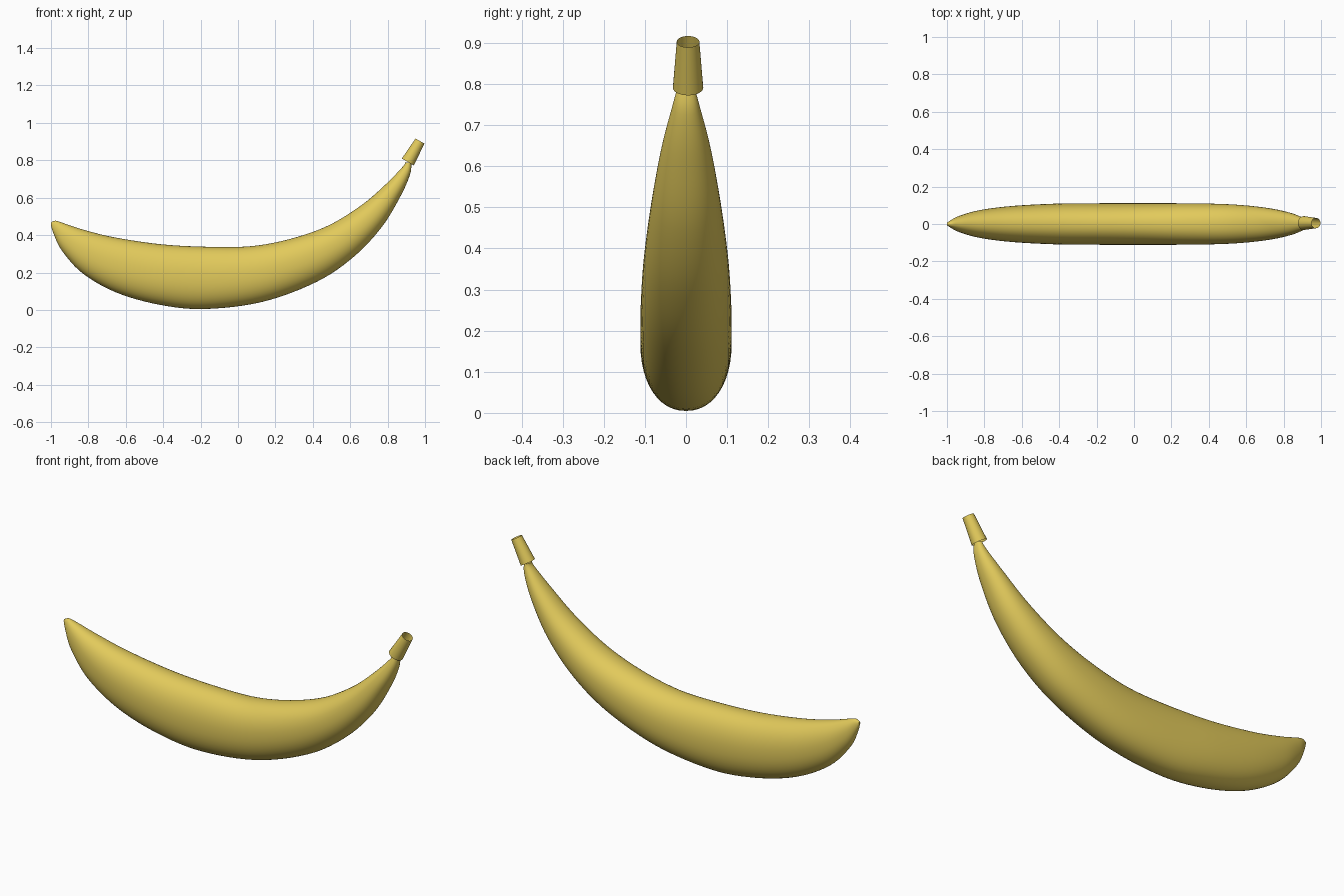
import bpy, bmesh, math
from mathutils import Vector

if "Cube" in bpy.data.objects:
    bpy.data.objects.remove(bpy.data.objects["Cube"])

yellow = bpy.data.materials.new("banana yellow")
yellow.diffuse_color = (0.76, 0.59, 0.105, 1)
yellow.use_nodes = True
yellow.node_tree.nodes["Principled BSDF"].inputs["Base Color"].default_value = yellow.diffuse_color

# Stations along the fruit: inner edge x,z / outer edge x,z / half width
STATIONS = [
    (-1.0, 0.468, -1.0, 0.452, 0.006),
    (-0.975, 0.477, -0.985, 0.405, 0.02),
    (-0.93, 0.463, -0.94, 0.315, 0.043),
    (-0.83, 0.43, -0.83, 0.195, 0.073),
    (-0.66, 0.388, -0.65, 0.093, 0.096),
    (-0.40, 0.35, -0.42, 0.028, 0.109),
    (-0.13, 0.337, -0.18, 0.005, 0.111),
    (0.08, 0.342, 0.13, 0.043, 0.111),
    (0.28, 0.38, 0.42, 0.15, 0.11),
    (0.48, 0.45, 0.62, 0.285, 0.103),
    (0.66, 0.56, 0.77, 0.445, 0.085),
    (0.79, 0.672, 0.87, 0.61, 0.06),
    (0.88, 0.765, 0.92, 0.725, 0.033),
    (0.895, 0.79, 0.927, 0.785, 0.022),
]


def smooth_path(rows, steps):
    """Catmull-Rom interpolation of the station rows."""
    out = []
    n = len(rows)
    for i in range(n - 1):
        a, b, c, d = (rows[min(max(k, 0), n - 1)] for k in range(i - 1, i + 3))
        for s in range(steps):
            t = s / steps
            out.append([0.5 * (2 * q + (r - p) * t + (2 * p - 5 * q + 4 * r - u) * t * t
                               + (3 * q - p - 3 * r + u) * t ** 3)
                        for p, q, r, u in zip(a, b, c, d)])
    out.append(rows[-1])
    return out


def loft(name, rings, caps):
    bm = bmesh.new()
    loops = [[bm.verts.new(p) for p in ring] for ring in rings]
    n = len(loops[0])
    for a, b in zip(loops, loops[1:]):
        for i in range(n):
            j = (i + 1) % n
            bm.faces.new((a[i], a[j], b[j], b[i]))
    if caps:
        bm.faces.new(loops[0])
        bm.faces.new(loops[-1])
    bmesh.ops.recalc_face_normals(bm, faces=bm.faces)
    mesh = bpy.data.meshes.new(name)
    bm.to_mesh(mesh)
    bm.free()
    mesh.materials.append(yellow)
    obj = bpy.data.objects.new(name, mesh)
    bpy.context.collection.objects.link(obj)
    bpy.context.view_layer.objects.active = obj
    obj.select_set(True)
    bpy.ops.object.shade_smooth_by_angle(angle=math.radians(50))
    obj.select_set(False)


def spow(v, e):
    return math.copysign(abs(v) ** e, v)


# Curved fruit body with slightly squared oval sections
rings = []
for ux, uz, lx, lz, w in smooth_path(STATIONS, 6):
    inner, outer = Vector((ux, 0, uz)), Vector((lx, 0, lz))
    mid, half = (inner + outer) / 2, (inner - outer) / 2
    ring = []
    for k in range(48):
        a = math.tau * k / 48
        ring.append(mid + half * spow(math.sin(a), 0.92)
                    + Vector((0, w * spow(math.cos(a), 0.92), 0)))
    rings.append(ring)
loft("fruit_body", rings, True)

# Open tapered stem
base, tip = Vector((0.908, 0.005, 0.791)), Vector((0.973, 0.005, 0.903))
axis = (tip - base).normalized()
side = Vector((0, 1, 0))
up = axis.cross(side)
loft("stem", [[c + r * (math.cos(math.tau * k / 32) * side + math.sin(math.tau * k / 32) * up)
               for k in range(32)]
              for c, r in ((base, 0.037), (tip, 0.0275))], False)
